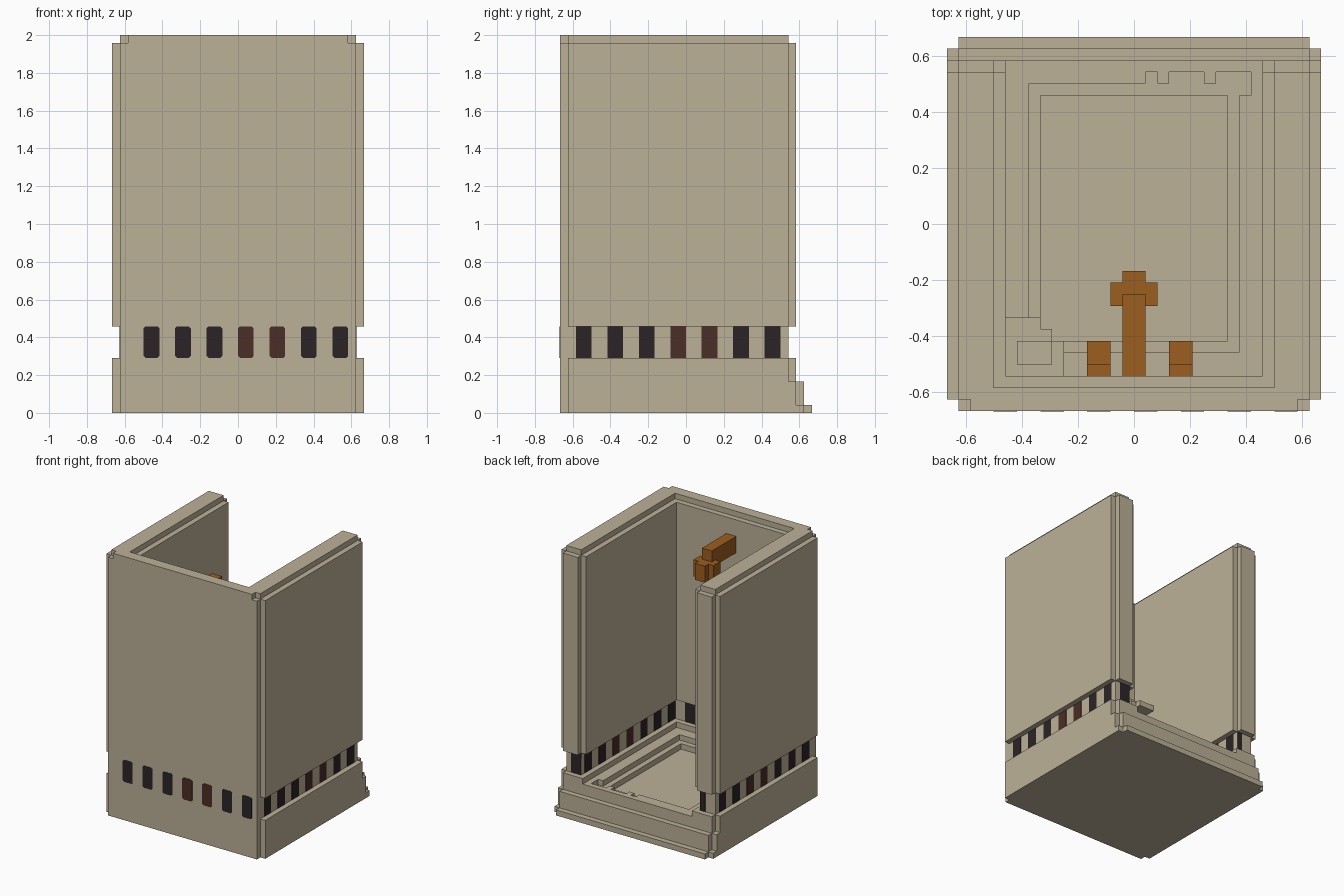
import bpy, bmesh

if "Cube" in bpy.data.objects:
    bpy.data.objects.remove(bpy.data.objects["Cube"])

U = 1 / 24  # one grid step; all sizes below are counted in steps


def srgb(r, g, b):
    lin = lambda c: ((c / 255 + 0.055) / 1.055) ** 2.4
    return (lin(r), lin(g), lin(b), 1)


def material(name, rgb):
    m = bpy.data.materials.new(name)
    m.diffuse_color = srgb(*rgb)
    m.use_nodes = True
    m.node_tree.nodes["Principled BSDF"].inputs["Base Color"].default_value = m.diffuse_color
    return m


STONE = material("warm_stone", (188, 177, 152))
COPPER = material("copper", (156, 94, 32))
DARK = material("dark_tile", (44, 36, 38))
BROWN = material("brown_tile", (74, 46, 38))


def prism(name, pts, lo, hi, mat, axis="z"):
    """Extrude a 2D outline along z, or along y when axis is 'y'."""
    place = (lambda a, b, c: (a, b, c)) if axis == "z" else (lambda a, b, c: (a, c, b))
    bm = bmesh.new()
    low = [bm.verts.new([v * U for v in place(a, b, lo)]) for a, b in pts]
    high = [bm.verts.new([v * U for v in place(a, b, hi)]) for a, b in pts]
    bm.faces.new(low)
    bm.faces.new(high)
    for i in range(len(pts)):
        j = (i + 1) % len(pts)
        bm.faces.new((low[i], low[j], high[j], high[i]))
    bmesh.ops.recalc_face_normals(bm, faces=bm.faces)
    me = bpy.data.meshes.new(name)
    bm.to_mesh(me)
    bm.free()
    me.materials.append(mat)
    ob = bpy.data.objects.new(name, me)
    bpy.context.collection.objects.link(ob)
    return ob


def box(name, x0, x1, y0, y1, z0, z1, mat):
    return prism(name, [(x0, y0), (x1, y0), (x1, y1), (x0, y1)], z0, z1, mat)


def mirrored(name, half, z0, z1, mat):
    """Close a right-hand outline with its mirror image across x = 0."""
    return prism(name, half + [(-x, y) for x, y in reversed(half)], z0, z1, mat)


def cut(target, cutter):
    cutter.hide_render = True
    cutter.hide_viewport = True
    cutter.display_type = "WIRE"
    mod = target.modifiers.new(cutter.name, "BOOLEAN")
    mod.operation = "DIFFERENCE"
    mod.solver = "EXACT"
    mod.object = cutter


# Stepped base
mirrored("plinth", [(15, -16), (15, -15), (16, -15), (16, 15), (15, 15), (15, 16)], 0, 1, STONE)
mirrored("lower_base", [(15, -16), (15, -15), (16, -15), (16, 14), (15, 14), (15, 15)], 1, 4, STONE)
tray = mirrored("floor_tray", [(15, -16), (15, -15), (16, -15), (16, 13), (15, 13), (15, 14)], 4, 7, STONE)

# Sunken floor levels, each cut from above
cut(tray, box("threshold_cutter", -11, 11, -13, 20, 6, 12, STONE))
groove = [(-9, -11), (9, -11), (9, 11), (10, 11), (10, 13), (7, 13), (7, 12), (6, 12), (6, 13),
          (3, 13), (3, 12), (2, 12), (2, 13), (1, 13), (1, 12), (-9, 12)]
cut(tray, prism("groove_cutter", groove, 5, 12, STONE))
cut(tray, box("basin_cutter", -8, 8, -10, 11, 3, 12, STONE))

# Three-sided wall: narrow tile band, full body, narrow top rim
mirrored("tile_band_wall", [(15, -16), (15, 13), (12, 13), (12, -14)], 7, 11, STONE)
mirrored("wall_body", [(15, -16), (15, -15), (16, -15), (16, 13), (15, 13), (15, 14),
                       (12, 14), (12, 13), (11, 13), (11, -13)], 11, 47, STONE)
mirrored("wall_rim", [(14, -16), (14, -15), (15, -15), (15, 13), (12, 13), (12, -14)], 47, 48, STONE)

# Accent tiles, showing on both faces of the band
E = 0.05
for i in range(7):
    mat = BROWN if i in (3, 4) else DARK
    x, y, c = -12 + 4 * i, -14 + 4 * i, 0.25
    outline = [(x + c, 7), (x + 2 - c, 7), (x + 2, 7 + c), (x + 2, 11 - c),
               (x + 2 - c, 11), (x + c, 11), (x, 11 - c), (x, 7 + c)]
    prism("front_tile", outline, -16 - E, -16 + E, mat, "y")
    if i < 6:
        box("front_inner_tile", x, x + 2, -14 - E, -14 + E, 7, 11, mat)
    for s in (-1, 1):
        for face in (15, 12):
            box("side_tile", s * face - E, s * face + E, y, y + 2, 7, 11, mat)

# Tiles on the open wall ends
box("right_end_tile", 12, 14, 13 - E, 13 + E, 7, 11, DARK)
box("left_end_tile", -13, -12, 13 - E, 13 + E, 7, 11, DARK)

# Stepped corner shelf with a soap block
shelf = [(-11, -13), (-6, -13), (-6, -10), (-7, -10), (-7, -9), (-8, -9), (-8, -8), (-11, -8)]
prism("corner_shelf", shelf, 24, 25, STONE)
box("soap_block", -10, -7, -12, -10, 25, 26, STONE)

# Shower arm and cross-shaped head
box("shower_arm", -1, 1, -13, -6, 41, 44, COPPER)
head = [(1, -7), (2, -7), (2, -5), (1, -5), (1, -4)]
mirrored("shower_head", head, 39, 42, COPPER)
box("shower_neck", -1, 1, -7, -6, 42, 43, COPPER)

# Pair of tap handles on the front wall
for s in (-1, 1):
    box("tap_mount", s * 3 - 1 if s < 0 else 3, -2 if s < 0 else 5, -13, -12, 29, 31, COPPER)
    box("tap_handle", -4 if s < 0 else 3, -2 if s < 0 else 5, -12, -10, 28, 32, COPPER)
